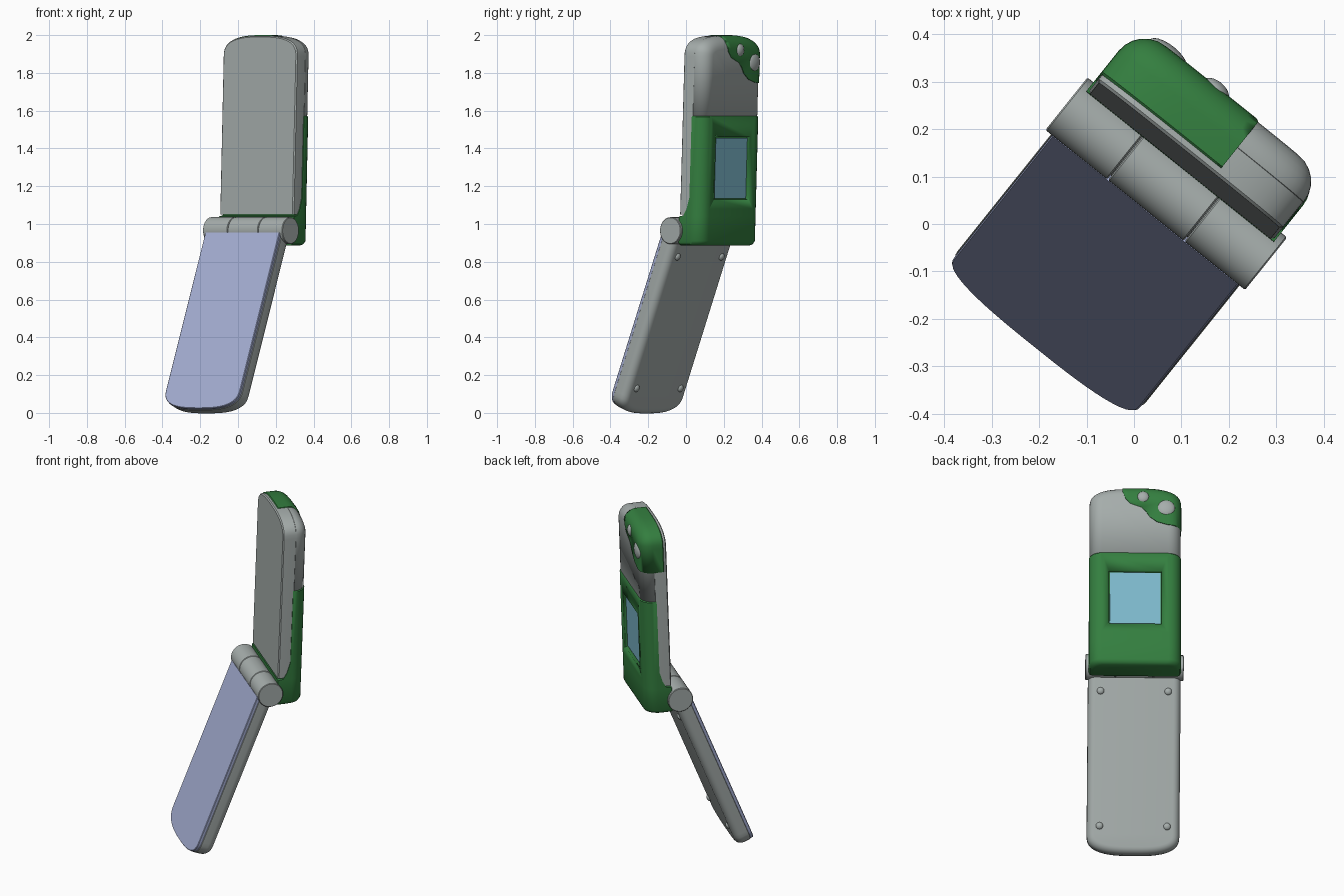
import bpy, bmesh, math
from mathutils import Vector

if "Cube" in bpy.data.objects:
    bpy.data.objects.remove(bpy.data.objects["Cube"])


def material(name, rgb):
    m = bpy.data.materials.new(name)
    m.diffuse_color = (*rgb, 1)
    m.use_nodes = True
    m.node_tree.nodes["Principled BSDF"].inputs["Base Color"].default_value = m.diffuse_color
    return m


GREY = material("grey plastic", (0.38, 0.42, 0.41))
GREEN = material("green plastic", (0.034, 0.21, 0.05))
BLUE = material("lavender keypad", (0.38, 0.43, 0.66))
GLASS = material("pale blue glass", (0.20, 0.47, 0.59))


# Frames: u = across the hinge, v = towards the back, s = along a half, d = depth into it
def world(u, v, z):
    return Vector((0.78 * u + 0.625 * v, -0.625 * u + 0.78 * v, z))


def upper(u, s, d):
    return world(u, 0.156 + 0.035 * (s - 1.05) + d, s)


def lower(u, s, d):
    return world(u, 0.037 - 0.371 * s + 0.928 * d, 0.955 - 0.928 * s - 0.371 * d)


def loft(name, rings, mat, angle=35):
    """Skin closed rings of points and cap both ends."""
    bm = bmesh.new()
    loops = [[bm.verts.new(p) for p in ring] for ring in rings]
    n = len(loops[0])
    for a, b in zip(loops, loops[1:]):
        for i in range(n):
            j = (i + 1) % n
            bm.faces.new((a[i], a[j], b[j], b[i]))
    bm.faces.new(loops[0])
    bm.faces.new(loops[-1])
    bmesh.ops.recalc_face_normals(bm, faces=bm.faces)
    me = bpy.data.meshes.new(name)
    bm.to_mesh(me)
    bm.free()
    ob = bpy.data.objects.new(name, me)
    bpy.context.collection.objects.link(ob)
    if mat:
        me.materials.append(mat)
    bpy.ops.object.select_all(action='DESELECT')
    ob.select_set(True)
    bpy.context.view_layer.objects.active = ob
    bpy.ops.object.shade_smooth_by_angle(angle=math.radians(angle))
    return ob


def outline(w, s0, s1, h, inset):
    """Straight sides and a softly crowned end."""
    pts = [(w - inset, s0)]
    for i in range(29):
        t = math.pi * i / 28
        c, s = math.cos(t), math.sin(t)
        pts.append((math.copysign(abs(c) ** 0.72, c) * (w - inset),
                    s1 - h + (h - inset) * abs(s) ** 0.72))
    return pts + [(inset - w, s0)]


def shell(name, frame, mat, w, s0, s1, h, d0, d1, r, lip=0.006):
    """Flat-fronted slab with a rounded back rim."""
    steps = [(d0, lip), (d0 + lip, 0)]
    for i in range(7):
        a = math.pi / 2 * i / 6
        steps.append((d1 - r + r * math.sin(a), r * (1 - math.cos(a))))
    return loft(name, [[frame(u, s, d) for u, s in outline(w, s0, s1, h, k)]
                       for d, k in steps], mat)


def prism(name, frame, mat, pts, d0, d1):
    return loft(name, [[frame(u, s, d) for u, s in pts] for d in (d0, d1)], mat)


def rect(w, s0, s1):
    return [(w, s0), (w, s1), (-w, s1), (-w, s0)]


def dome(name, frame, mat, u, s, d, r, height):
    rings = []
    for i in range(7):
        a = math.radians(88) * i / 6
        rings.append([frame(u + r * math.cos(a) * math.cos(t), s + r * math.cos(a) * math.sin(t),
                            d + height * math.sin(a))
                      for t in (2 * math.pi * k / 24 for k in range(24))])
    base = [p - (frame(0, 0, 0.03) - frame(0, 0, 0)) for p in rings[0]]
    return loft(name, [base] + rings, mat)


def boolean(ob, cutter, op):
    m = ob.modifiers.new("cut", 'BOOLEAN')
    m.object, m.operation, m.solver = cutter, op, 'EXACT'
    cutter.hide_render = True
    cutter.hide_viewport = True
    cutter.display_type = 'WIRE'


# Lower half: body, keypad sheet and back screws
shell("lower_body", lower, GREY, 0.255, 0.025, 1.005, 0.11, 0.018, 0.10, 0.04, 0.002)
shell("keypad_sheet", lower, BLUE, 0.252, 0.0, 1.003, 0.11, 0.0, 0.019, 0.001, 0.003)
for u in (-0.186, 0.186):
    for s in (0.10, 0.85):
        dome("back_screw", lower, GREY, u, s, 0.098, 0.02, 0.014)

# Hinge: three barrels on a thinner pin
def barrel(name, u0, u1, r):
    e = 0.003
    loft(name, [[world(u, 0.109 + k * math.cos(t), 0.965 + k * math.sin(t))
                 for t in (2 * math.pi * i / 40 for i in range(40))]
                for u, k in ((u0, r - e), (u0 + e, r), (u1 - e, r), (u1, r - e))], GREY)


for u0, u1 in ((-0.27, -0.103), (-0.101, 0.104), (0.106, 0.27)):
    barrel("hinge_barrel", u0, u1, 0.071)
barrel("hinge_pin", -0.26, 0.26, 0.06)

# Upper half: front panel and thicker rear top shell
shell("front_panel", upper, GREY, 0.25, 1.05, 1.996, 0.11, 0.0, 0.08, 0.004)
shell("rear_top_shell", upper, GREY, 0.251, 1.50, 1.997, 0.11, 0.072, 0.145, 0.07, 0.002)

# Green rear cover, deeper behind the hinge
def cover_ring(s, front, inset):
    w, d1, r = 0.254 - inset, 0.149 - inset, 0.07
    pts = [(w, front)]
    for sign in (1, -1):
        arc = [(sign * (w - r + r * math.cos(a)), d1 - r + r * math.sin(a))
               for a in (math.pi / 2 * i / 7 for i in range(8))]
        pts += arc if sign > 0 else arc[::-1]
    pts.append((-w, front))
    return [upper(u, s, d) for u, d in pts]


cover = loft("rear_cover", [cover_ring(*k) for k in (
    (0.885, 0.004, 0.022), (0.893, 0.0, 0.008), (0.91, 0.0, 0.0), (1.04, 0.0, 0.0),
    (1.045, 0.03, 0.0), (1.08, 0.05, 0.0), (1.14, 0.067, 0.0),
    (1.566, 0.068, 0.0), (1.572, 0.068, 0.004))], GREEN)
pocket = prism("screen_pocket_cutter", upper, None, rect(0.145, 1.13, 1.46), 0.128, 0.25)
boolean(cover, pocket, 'DIFFERENCE')
prism("outer_screen", upper, GLASS, rect(0.14, 1.135, 1.455), 0.12, 0.134)
# keep the grey shell below the screen pocket
well = prism("shell_cutter", upper, None, rect(0.4, 1.4, 1.568), 0.0, 0.4)
boolean(bpy.data.objects["rear_top_shell"], well, 'DIFFERENCE')

# Green corner cap with a wavy edge, and its two round lenses
cap = shell("corner_cap", upper, GREEN, 0.254, 1.6, 2.0, 0.11, 0.016, 0.149, 0.07)
wave = [(0.07, 2.1), (0.07, 1.955), (0.055, 1.91), (0.03, 1.88), (0.0, 1.868), (-0.035, 1.855),
        (-0.058, 1.83), (-0.08, 1.795), (-0.12, 1.765), (-0.18, 1.748), (-0.3, 1.745), (-0.3, 2.1)]
boolean(cap, prism("cap_cutter", upper, None, wave, 0.0, 0.3), 'INTERSECT')
dome("large_lens", upper, GREY, -0.168, 1.855, 0.139, 0.05, 0.021)
dome("small_lens", upper, GREY, -0.043, 1.92, 0.141, 0.034, 0.02)
